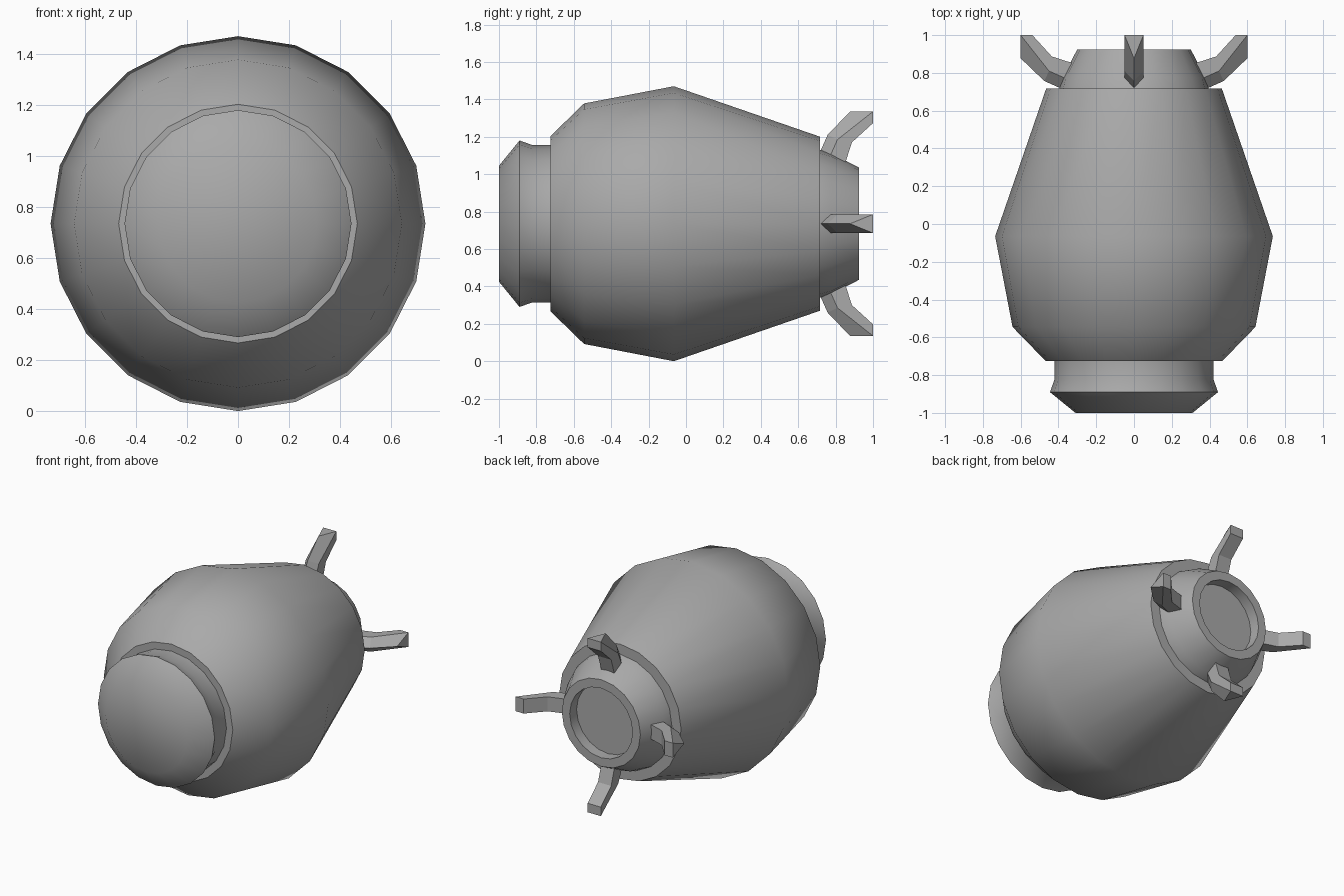
import bpy, bmesh, math
from mathutils import Matrix, Vector

if "Cube" in bpy.data.objects:
    bpy.data.objects.remove(bpy.data.objects["Cube"], do_unlink=True)

SIDES = 20
AXIS_HEIGHT = 0.735

grey = bpy.data.materials.new("plain grey")
grey.use_nodes = True
colour = (0.4, 0.4, 0.4, 1)
grey.diffuse_color = colour
grey.node_tree.nodes["Principled BSDF"].inputs["Base Color"].default_value = colour


def finish(name, bm):
    mesh = bpy.data.meshes.new(name)
    bm.to_mesh(mesh)
    bm.free()
    mesh.materials.append(grey)
    ob = bpy.data.objects.new(name, mesh)
    ob.location.z = AXIS_HEIGHT
    bpy.context.collection.objects.link(ob)
    return ob


def lathe(name, profile, front_cap=False, back_cap=False):
    """Turn (y, radius) points, listed front to back, about the y axis."""
    bm = bmesh.new()
    rings = []
    for y, r in profile:
        angles = [2 * math.pi * j / SIDES for j in range(SIDES)]
        rings.append([bm.verts.new((r * math.sin(a), y, r * math.cos(a))) for a in angles])
    for a, b in zip(rings, rings[1:]):
        for j in range(SIDES):
            k = (j + 1) % SIDES
            bm.faces.new((a[j], a[k], b[k], b[j]))
    if front_cap:
        bm.faces.new(rings[0][::-1])
    if back_cap:
        bm.faces.new(rings[-1])
    ob = finish(name, bm)
    bpy.ops.object.select_all(action='DESELECT')
    ob.select_set(True)
    bpy.context.view_layer.objects.active = ob
    bpy.ops.object.shade_smooth_by_angle(angle=math.radians(40))


# Barrel-shaped body with flat shoulders at both ends
lathe("body", [(-0.725, 0.41), (-0.725, 0.468), (-0.545, 0.643),
               (-0.065, 0.735), (0.717, 0.465), (0.717, 0.38)])

# Front neck with a flared, bevelled cap
lathe("front_cap", [(-1, 0.31), (-0.89, 0.445), (-0.82, 0.42), (-0.725, 0.42)],
      front_cap=True)

# Tapered rear collar with a recessed disc
lathe("rear_collar", [(0.717, 0.395), (0.775, 0.378), (0.925, 0.30),
                      (0.925, 0.24), (0.85, 0.24)], back_cap=True)


# Curved prongs: a centre ridge, two side edges and two inner edges
def prong(name, angle):
    bm = bmesh.new()

    def line(x, points):
        return [bm.verts.new((x, y, r)) for y, r in points]

    half = 0.05
    ridge = line(0, [(0.717, 0.385), (0.757, 0.475), (0.877, 0.6)])
    side_path = [(0.77, 0.36), (0.81, 0.45), (1, 0.6)]
    inner_path = [(0.85, 0.32), (0.887, 0.435), (1, 0.538)]
    sides = [line(s * half, side_path) for s in (-1, 1)]
    inners = [line(s * half, inner_path) for s in (-1, 1)]
    loops = [ridge, sides[1], inners[1], inners[0], sides[0]]
    for a, b in zip(loops, loops[1:] + loops[:1]):
        for i in range(2):
            bm.faces.new((a[i], b[i], b[i + 1], a[i + 1]))
    bm.faces.new((ridge[2], sides[0][2], sides[1][2]))
    bm.faces.new((sides[0][2], inners[0][2], inners[1][2], sides[1][2]))
    bm.faces.new([loop[0] for loop in loops])
    bmesh.ops.recalc_face_normals(bm, faces=bm.faces[:])
    bmesh.ops.rotate(bm, cent=Vector(), matrix=Matrix.Rotation(angle, 3, 'Y'), verts=bm.verts[:])
    finish(name, bm)


for i, label in enumerate(("top", "left", "bottom", "right")):
    prong(label + "_prong", i * math.pi / 2)
